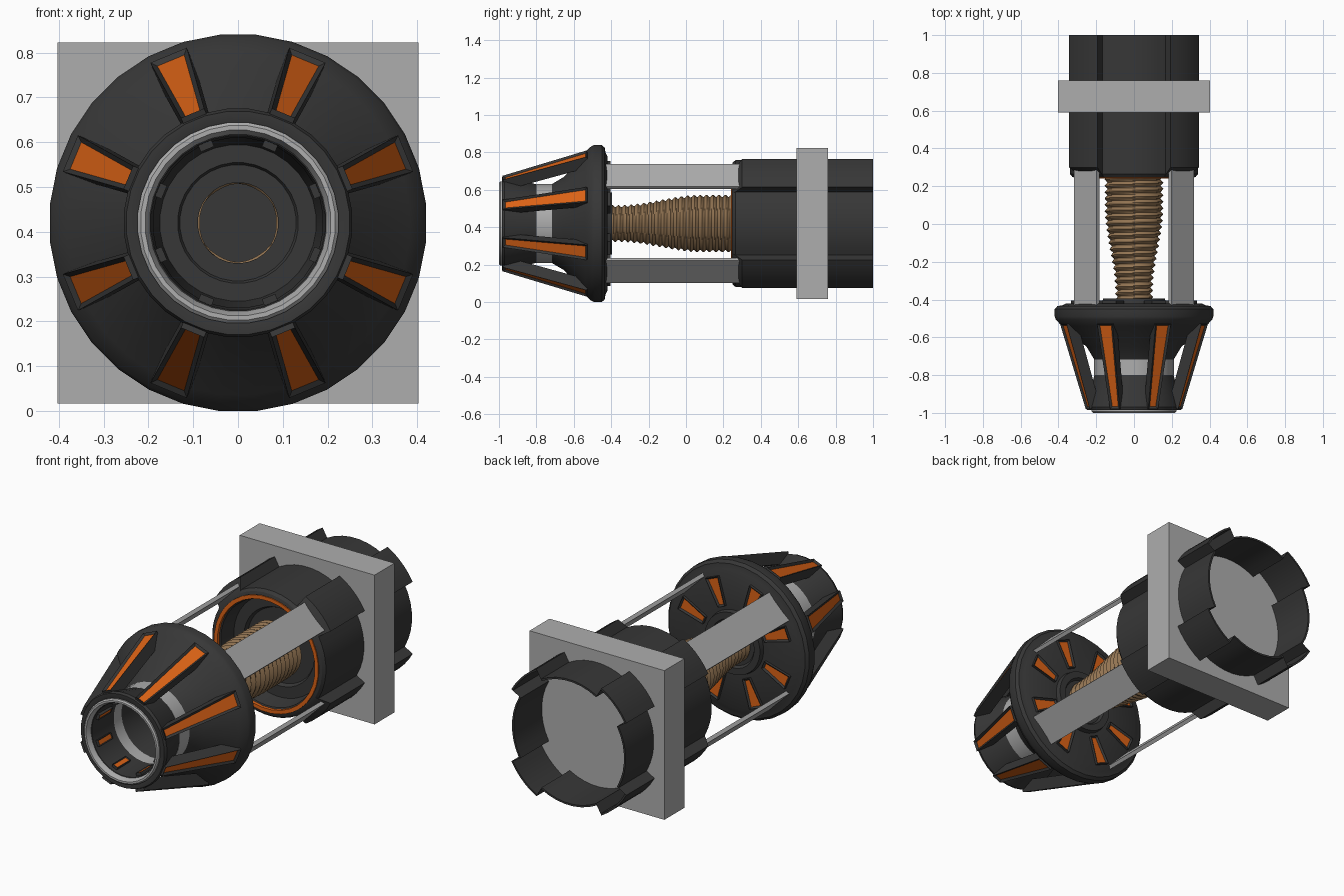
import bpy, bmesh, math

if "Cube" in bpy.data.objects:
    bpy.data.objects.remove(bpy.data.objects["Cube"])

CZ = 0.42          # height of the long axis
SEG = 32


def material(name, col):
    m = bpy.data.materials.new(name)
    m.diffuse_color = (*col, 1)
    m.use_nodes = True
    m.node_tree.nodes["Principled BSDF"].inputs["Base Color"].default_value = m.diffuse_color
    return m


DARK = material("charcoal", (0.038, 0.038, 0.038))
GREY = material("light grey", (0.42, 0.42, 0.42))
ORANGE = material("orange", (0.72, 0.125, 0.008))
TAN = material("tan", (0.29, 0.175, 0.085))


def pos(y, r, a):
    return (r * math.cos(a), y, CZ + r * math.sin(a))


def finish(name, bm, mats, smooth=30):
    bmesh.ops.remove_doubles(bm, verts=bm.verts, dist=1e-5)
    bmesh.ops.recalc_face_normals(bm, faces=bm.faces)
    me = bpy.data.meshes.new(name)
    bm.to_mesh(me)
    bm.free()
    for m in mats:
        me.materials.append(m)
    ob = bpy.data.objects.new(name, me)
    bpy.context.collection.objects.link(ob)
    if smooth:
        bpy.ops.object.select_all(action='DESELECT')
        ob.select_set(True)
        bpy.context.view_layer.objects.active = ob
        bpy.ops.object.shade_smooth_by_angle(angle=math.radians(smooth))
    return ob


def skin(bm, rings, closed):
    """Join equal rings of points with quads."""
    vs = [[bm.verts.new(p) for p in ring] for ring in rings]
    n = len(vs[0])
    for i in range(len(vs) if closed else len(vs) - 1):
        a, b = vs[i], vs[(i + 1) % len(vs)]
        for j in range(n):
            k = (j + 1) % n
            bm.faces.new((a[j], a[k], b[k], b[j]))
    return vs


def lathe(name, profile, mat, closed=True):
    """Turn (y, radius) points round the long axis."""
    bm = bmesh.new()
    skin(bm, [[pos(y, r, (j + .5) * math.tau / SEG) for j in range(SEG)]
              for y, r in profile], closed)
    return finish(name, bm, [mat])


def bars(name, a, b, depth, inset, sink):
    """Eight tapered bars; a, b = (y, radius, half width) of the framed face."""
    bm = bmesh.new()
    for i in range(8):
        ang = math.radians(22.5 + 45 * i)
        t = (-math.sin(ang), math.cos(ang))

        def pt(y, r, w):
            x, yy, z = pos(y, r, ang)
            return bm.verts.new((x + t[0] * w, yy, z + t[1] * w))
        f, k = [], []
        for (y, r, w), s in ((a, -1), (a, 1), (b, 1), (b, -1)):
            f.append(pt(y, r, w * s))
            k.append(pt(y + depth[0], r + depth[1], w * s))
        top = bm.faces.new(f)
        new = [top, bm.faces.new(k[::-1])]
        for j in range(4):
            n = (j + 1) % 4
            new.append(bm.faces.new((f[n], f[j], k[j], k[n])))
        bmesh.ops.recalc_face_normals(bm, faces=new)
        bmesh.ops.inset_region(bm, faces=[top], thickness=inset, depth=-sink)
        top.material_index = 1      # sunken strip
    return finish(name, bm, [DARK, ORANGE], None)


def box(name, size, centre, mat, spin=0):
    bm = bmesh.new()
    bmesh.ops.create_cube(bm, size=1)
    c, s = math.cos(spin), math.sin(spin)
    for v in bm.verts:
        x, y, z = (v.co[i] * size[i] + centre[i] for i in range(3))
        v.co = (x * c - z * s, y, CZ + x * s + z * c)
    return finish(name, bm, [mat], None)


# Nozzle head: front barrel, flared cone, and rings
lathe("front_barrel", [(-.985, .225), (-.985, .25), (-.97, .256), (-.79, .208),
                       (-.79, .19), (-.97, .195)], DARK)
lathe("front_rim", [(-1, .208), (-1, .218), (-.993, .225), (-.96, .225),
                    (-.96, .195), (-.98, .2)], GREY)
lathe("inner_ring", [(-.80, .192), (-.80, .212), (-.71, .212), (-.71, .192)], GREY)
lathe("flared_cone", [(-.72, .192), (-.72, .21), (-.65, .252), (-.54, .385),
                      (-.505, .416), (-.49, .422), (-.45, .422), (-.435, .408),
                      (-.43, .38), (-.42, .36), (-.42, .17), (-.395, .165),
                      (-.395, .13), (-.41, .12), (-.41, .09), (-.47, .09),
                      (-.47, .13), (-.48, .135), (-.48, .175)], DARK)

# Radial bars with sunken strips: outside, inside the barrel, on the back
bars("cone_ribs", (-.98, .265, .028), (-.53, .405, .044), (.015, -.06), .016, .010)
bars("barrel_tabs", (-.95, .178, .016), (-.84, .178, .016), (0, .02), .006, .004)
bars("back_tabs", (-.405, .19, .022), (-.405, .345, .040), (-.025, 0), .013, .008)

# Corrugated hose with a spiral ridge
def hose_radius(y):
    t = min(max((y + .36) / .44, 0), 1)
    return .088 + .055 * t * t * (3 - 2 * t)


bm = bmesh.new()
rings = []
for i in range(133):
    y = -.42 + .74 * i / 132
    ring = []
    for j in range(SEG):
        a = j * math.tau / SEG
        phase = (i / 6 + j / SEG) % 1
        ridge = abs(2 * phase - 1)
        ring.append(pos(y, hose_radius(y) + .016 * ridge - .003, a))
    rings.append(ring)
skin(bm, rings, False)
finish("hose", bm, [TAN], 25)

# Four flat connecting bars on the diagonals
for i in range(4):
    box("connecting_bar_%d" % (i + 1), (.02, .75, .17), (.355, -.055, 0), GREY,
        math.radians(45 + 90 * i))

# Rear housing with four lugs: (y, body radius, lug radius)
sections = [(.37, .012, .012), (.37, .20, .20), (.35, .21, .21), (.35, .27, .27),
            (.26, .285, .285), (.245, .312, .312), (.25, .328, .328),
            (.265, .34, .345), (.30, .34, .395), (1, .34, .395),
            (1, .33, .385), (.75, .33, .385)]
bm = bmesh.new()
rings = []
for y, body, lug in sections:
    ring = []
    for q in range(4):
        for j in range(6):
            ring.append(pos(y, lug, math.radians(45 + 90 * q - 15.5 + 31 * j / 5)))
        for j in range(8):
            ring.append(pos(y, body, math.radians(60.5 + 90 * q + 59 * j / 7)))
    rings.append(ring)
vs = skin(bm, rings, False)
bm.faces.new(vs[0])
finish("rear_housing", bm, [DARK])

lathe("orange_ring", [(.24, .292), (.24, .312), (.26, .312), (.26, .292)], ORANGE)

# Square mounting plate
box("mounting_plate", (.806, .17, .806), (0, .675, 0), GREY)
